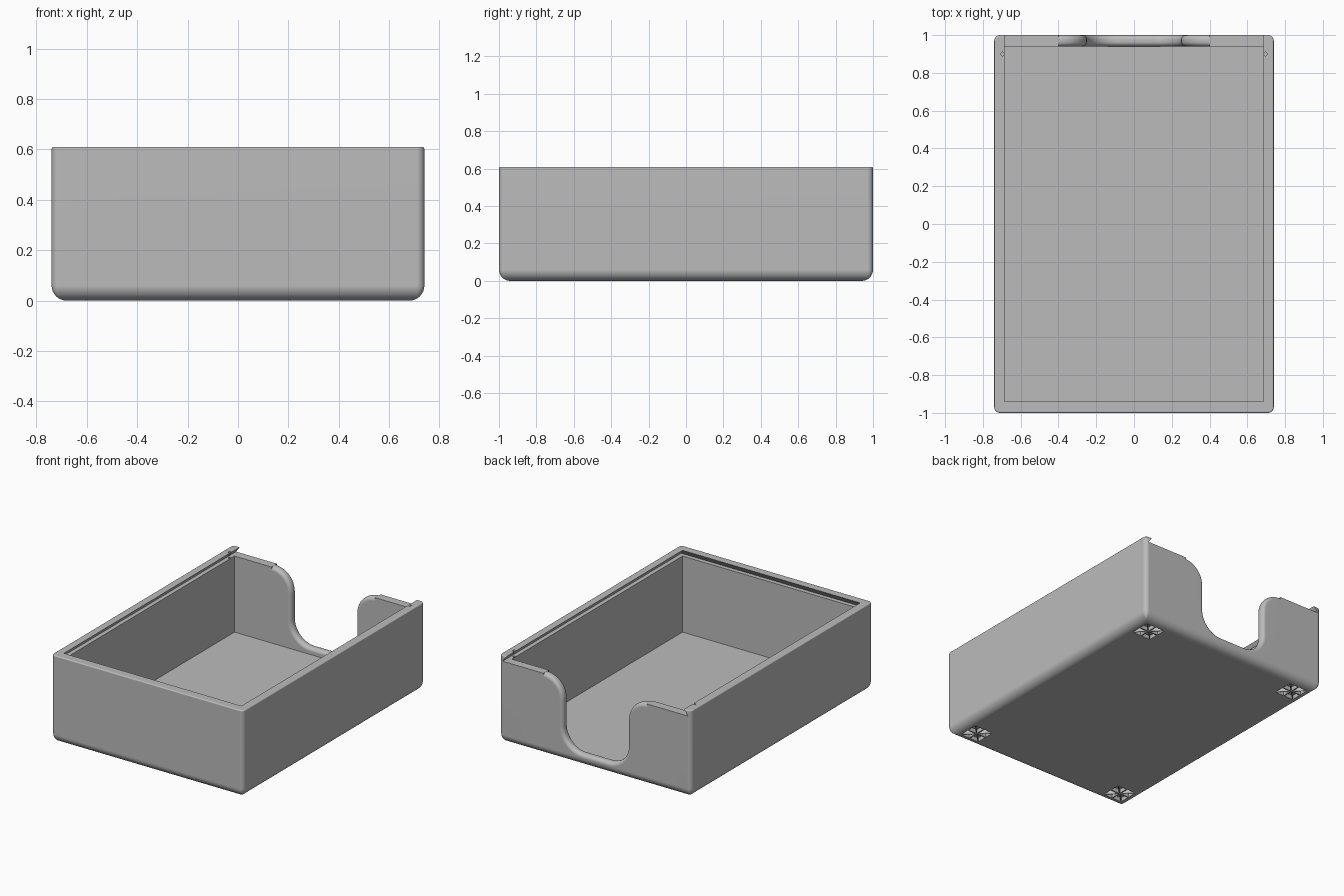
import bpy, bmesh
from math import sin, cos, pi

if "Cube" in bpy.data.objects:
    bpy.data.objects.remove(bpy.data.objects["Cube"], do_unlink=True)

HX, HY, H = 0.74, 1.0, 0.61      # outer half sizes and height
IX, IY = 0.685, 0.94             # cavity half sizes
FLOOR, LEDGE = 0.04, 0.57        # cavity floor, lid slot floor

grey = bpy.data.materials.new("plain_grey")
grey.use_nodes = True
colour = (0.5, 0.5, 0.5, 1)
grey.diffuse_color = colour
grey.node_tree.nodes["Principled BSDF"].inputs["Base Color"].default_value = colour


def loft(bm, rings):
    """Closed solid through matching rings of points."""
    loops = [[bm.verts.new(p) for p in ring] for ring in rings]
    n = len(loops[0])
    for a, b in zip(loops, loops[1:]):
        for i in range(n):
            j = (i + 1) % n
            bm.faces.new((a[i], a[j], b[j], b[i]))
    bm.faces.new(loops[0][::-1])
    bm.faces.new(loops[-1])


def make(name, solids):
    bm = bmesh.new()
    for rings in solids:
        loft(bm, rings)
    bmesh.ops.recalc_face_normals(bm, faces=bm.faces)
    mesh = bpy.data.meshes.new(name)
    bm.to_mesh(mesh)
    bm.free()
    mesh.materials.append(grey)
    ob = bpy.data.objects.new(name, mesh)
    bpy.context.collection.objects.link(ob)
    return ob


def rect(x, y0, y1, z):
    return [(-x, y0, z), (x, y0, z), (x, y1, z), (-x, y1, z)]


def rounded_rect(inset, z, radius=0.03, steps=6):
    r = max(radius - inset, 0.003)
    cx, cy = HX - inset - r, HY - inset - r
    pts = []
    for k, (sx, sy) in enumerate([(1, 1), (-1, 1), (-1, -1), (1, -1)]):
        for i in range(steps + 1):
            a = (k + i / steps) * pi / 2
            pts.append((sx * cx + r * cos(a), sy * cy + r * sin(a), z))
    return pts


# Outer shell: large round along the bottom, tiny round along the rim
rings = []
for i in range(9):
    a = i / 8 * pi / 2
    rings.append(rounded_rect(0.06 * (1 - sin(a)), 0.06 * (1 - cos(a))))
for i in range(4):
    a = i / 3 * pi / 2
    rings.append(rounded_rect(0.008 * (1 - cos(a)), H - 0.008 * (1 - sin(a))))
box = make("storage_box", [rings])

# Cavity and dovetailed lid slot, open at the back
cavity = make("cavity_cutter", [[rect(IX, -IY, IY, FLOOR), rect(IX, -IY, IY, 0.59)]])
slot = make("lid_slot_cutter", [[rect(IX + 0.03, -IY - 0.03, 1.1, LEDGE),
                                 rect(IX - 0.03, -IY + 0.03, 1.1, H + 0.04)]])


# Thumb notch in the back wall with rounded lips
def notch_ring(y, grow, steps=12):
    r_top, r_low, low = 0.15 - grow, 0.15 + grow, 0.085
    half = [(0.40, 0.8)]
    for i in range(steps + 1):
        a = pi / 2 + i / steps * pi / 2
        half.append((0.40 + r_top * cos(a), LEDGE - 0.15 + r_top * sin(a)))
    for i in range(steps + 1):
        a = -i / steps * pi / 2
        half.append((0.10 + r_low * cos(a), low + 0.15 + r_low * sin(a)))
    outline = half + [(-x, z) for x, z in reversed(half)]
    return [(x, y, z) for x, z in outline]


FILLET = 0.025
arc = [i / 6 * pi / 2 for i in range(7)]
inner = [notch_ring(IY + FILLET * (1 - cos(a)), FILLET * (1 - sin(a))) for a in arc]
outer = [notch_ring(HY - FILLET * (1 - cos(a)), FILLET * (1 - sin(a))) for a in reversed(arc)]
notch = make("thumb_notch_cutter", [[notch_ring(IY - 0.03, FILLET)] + inner + outer
                                    + [notch_ring(HY + 0.05, FILLET)]])

# Ribbed foot sockets: eight triangular pockets at each bottom corner
pockets = []
SIZE = 0.077
for fx in (-0.604, 0.604):
    for fy in (-0.865, 0.865):
        for sx in (-1, 1):
            for sy in (-1, 1):
                for mid in ((1, 0), (0, 1)):
                    tri = [(0, 0), mid, (1, 1)]
                    cx = sum(p[0] for p in tri) / 3
                    cy = sum(p[1] for p in tri) / 3
                    pts = [(fx + sx * SIZE * (cx + 0.85 * (u - cx)),
                            fy + sy * SIZE * (cy + 0.85 * (v - cy))) for u, v in tri]
                    pockets.append([[(x, y, z) for x, y in pts] for z in (-0.02, 0.028)])
sockets = make("foot_socket_cutter", pockets)

# Small lid catch holes through the lips near the back
catches = []
for cx in (-0.695, 0.695):
    circle = [(cx + 0.01 * cos(i * pi / 6), 0.9 + 0.01 * sin(i * pi / 6)) for i in range(12)]
    catches.append([[(x, y, z) for x, y in circle] for z in (0.565, 0.65)])
catch = make("lid_catch_cutter", catches)

# Carve everything out of the shell
bpy.context.view_layer.objects.active = box
for cutter in (cavity, slot, notch, sockets, catch):
    cutter.hide_render = True
    mod = box.modifiers.new(cutter.name, "BOOLEAN")
    mod.operation = "DIFFERENCE"
    mod.solver = "EXACT"
    mod.object = cutter
    bpy.ops.object.modifier_apply(modifier=mod.name)
    bpy.data.objects.remove(cutter, do_unlink=True)

# Smooth rounds, crisp edges
bpy.ops.object.select_all(action="DESELECT")
box.select_set(True)
bpy.ops.object.shade_smooth_by_angle(angle=0.6)
weighted = box.modifiers.new("even_normals", "WEIGHTED_NORMAL")
weighted.keep_sharp = True
